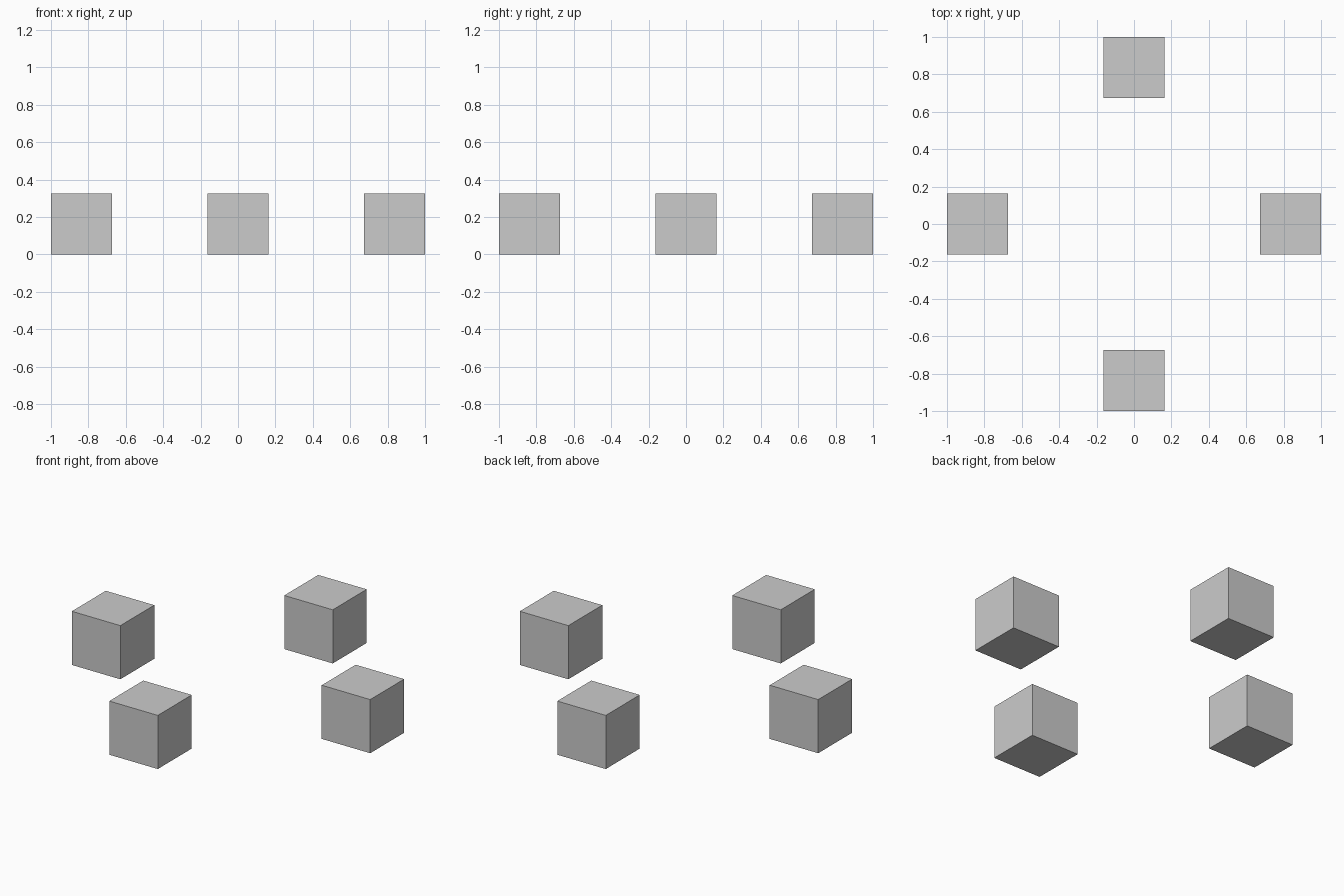
import bpy

if "Cube" in bpy.data.objects:
    bpy.data.objects.remove(bpy.data.objects["Cube"])

SIZE = 0.325
OFFSET = 1 - SIZE / 2


def add_cube(name, x, y):
    bpy.ops.mesh.primitive_cube_add(size=SIZE, location=(x, y, SIZE / 2))
    bpy.context.object.name = name


# Four equal cubes standing in a cross arrangement
for name, dx, dy in (("front_cube", 0, -1), ("back_cube", 0, 1),
                     ("left_cube", -1, 0), ("right_cube", 1, 0)):
    add_cube(name, dx * OFFSET, dy * OFFSET)
